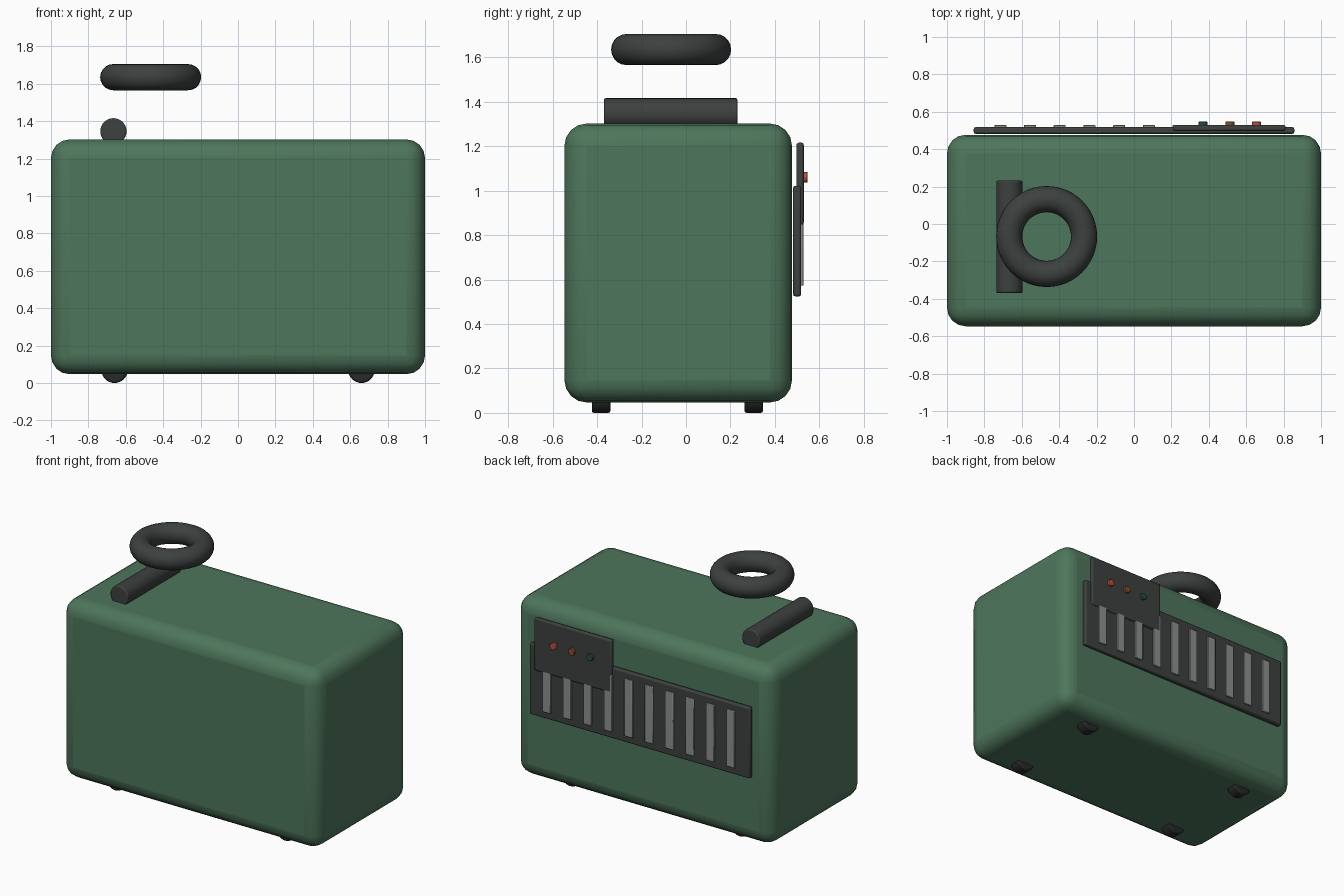
import bpy, math

if "Cube" in bpy.data.objects:
    bpy.data.objects.remove(bpy.data.objects["Cube"])


def material(name, r, g, b):
    m = bpy.data.materials.new(name)
    m.diffuse_color = (r, g, b, 1)
    m.use_nodes = True
    m.node_tree.nodes["Principled BSDF"].inputs["Base Color"].default_value = m.diffuse_color
    return m


GREEN = material("green_paint", 0.075, 0.18, 0.105)
DARK = material("dark_rubber", 0.045, 0.052, 0.05)
BLACK = material("black_rubber", 0.02, 0.022, 0.022)
STEEL = material("pale_steel", 0.27, 0.28, 0.27)
RED = material("red_knob", 0.5, 0.08, 0.05)
AMBER = material("amber_knob", 0.25, 0.08, 0.02)
TEAL = material("teal_knob", 0.02, 0.07, 0.06)


def finish(name, mat, bevel=0.0, segments=2):
    ob = bpy.context.object
    ob.name = name
    ob.data.materials.append(mat)
    bpy.ops.object.transform_apply(location=False, rotation=True, scale=True)
    bpy.ops.object.shade_smooth_by_angle(angle=math.radians(40))
    if bevel:
        mod = ob.modifiers.new("bevel", "BEVEL")
        mod.width = bevel
        mod.segments = segments
        mod.limit_method = "ANGLE"
        mod.angle_limit = math.radians(40)
    return ob


def box(name, x, y, z, mat, bevel=0.0, segments=2):
    """Box from (min, max) pairs on each axis."""
    bpy.ops.mesh.primitive_cube_add(size=1, location=[(a + b) / 2 for a, b in (x, y, z)])
    bpy.context.object.scale = [b - a for a, b in (x, y, z)]
    return finish(name, mat, bevel, segments)


def rod(name, x, y, z, radius, mat, bevel=0.0, sides=32):
    """Cylinder lying along y, with y given as (min, max)."""
    bpy.ops.mesh.primitive_cylinder_add(
        vertices=sides, radius=radius, depth=y[1] - y[0],
        location=(x, (y[0] + y[1]) / 2, z), rotation=(math.pi / 2, 0, 0))
    return finish(name, mat, bevel)


# Rounded housing
box("housing", (-1, 1), (-0.547, 0.477), (0.047, 1.302), GREEN, 0.1, 4)

# Handle bar and ring above the top
rod("top_bar", -0.666, (-0.37, 0.232), 1.346, 0.07, DARK, 0.008)
bpy.ops.mesh.primitive_torus_add(major_radius=0.2, minor_radius=0.07,
                                 major_segments=48, minor_segments=20,
                                 location=(-0.467, -0.067, 1.635))
finish("top_ring", DARK)

# Feet
for x in (-0.66, 0.66):
    for y in (-0.382, 0.305):
        rod("foot", x, (y - 0.042, y + 0.042), 0.071, 0.071, BLACK, 0.01)

# Rear vent with slats
box("vent_panel", (-0.857, 0.857), (0.482, 0.518), (0.524, 1.022), DARK, 0.01)
for i in range(10):
    x = -0.715 + i * 1.43 / 9
    box("vent_slat", (x - 0.032, x + 0.032), (0.505, 0.5295), (0.573, 0.973), STEEL, 0.004)

# Rear control plate with knobs
box("control_plate", (0.21, 0.81), (0.497, 0.53), (0.847, 1.216), DARK, 0.01)
for x, mat in ((0.655, RED), (0.512, AMBER), (0.369, TEAL)):
    rod("control_knob", x, (0.525, 0.547), 1.06, 0.024, mat, 0.003, 20)
